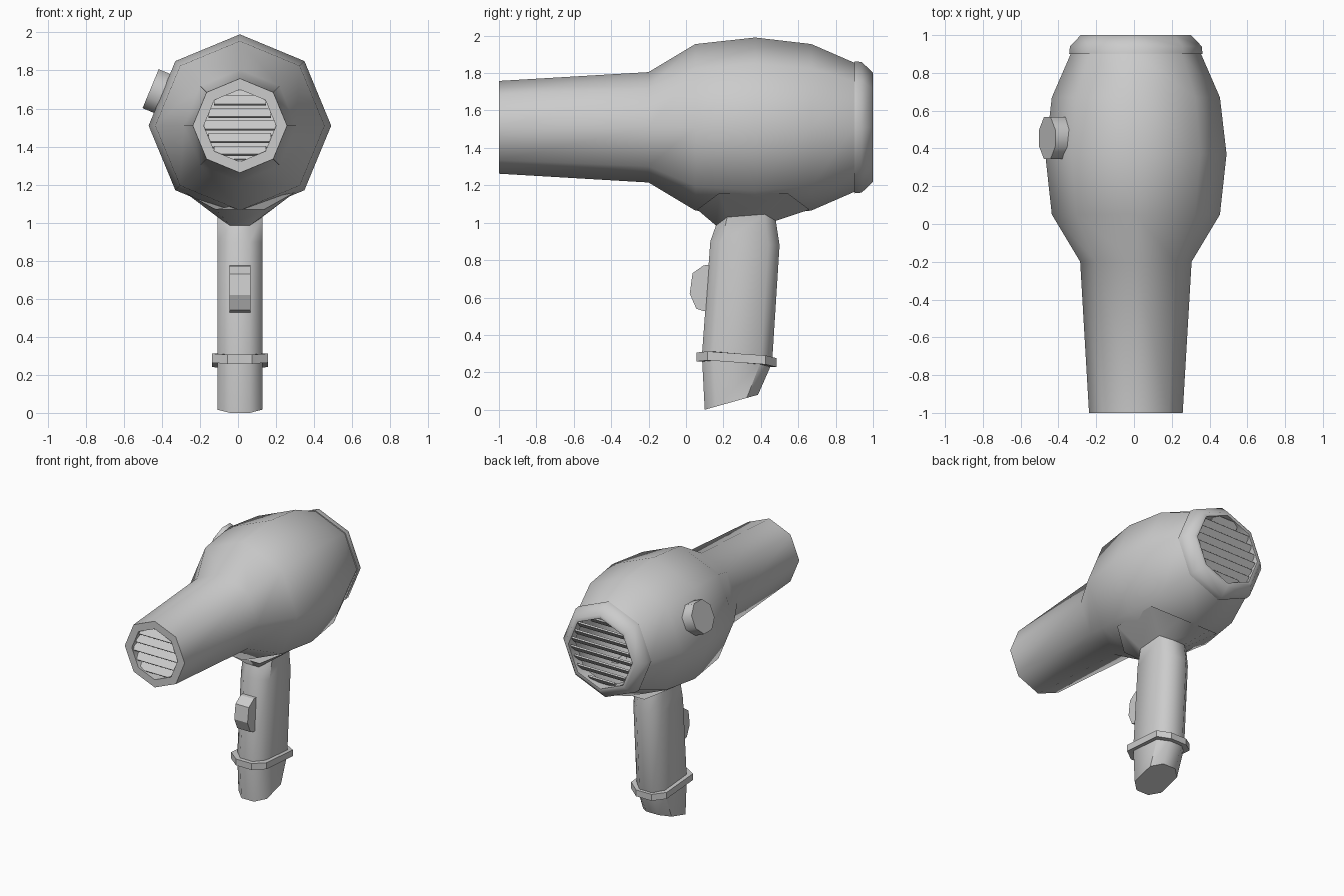
import bpy, bmesh, math
from mathutils import Vector, Matrix

if "Cube" in bpy.data.objects:
    bpy.data.objects.remove(bpy.data.objects["Cube"])

CX, CZ = 0.01, 1.51          # barrel axis


def finish(name, bm, angle=None):
    bmesh.ops.recalc_face_normals(bm, faces=bm.faces)
    me = bpy.data.meshes.new(name)
    bm.to_mesh(me)
    bm.free()
    ob = bpy.data.objects.new(name, me)
    bpy.context.collection.objects.link(ob)
    if angle:
        bpy.ops.object.select_all(action='DESELECT')
        ob.select_set(True)
        bpy.context.view_layer.objects.active = ob
        bpy.ops.object.shade_smooth_by_angle(angle=math.radians(angle))
    return ob


def loft(name, rings, angle=None, cap=True, closed=False):
    bm = bmesh.new()
    vs = [[bm.verts.new(p) for p in r] for r in rings]
    pairs = list(zip(vs, vs[1:])) + ([(vs[-1], vs[0])] if closed else [])
    for a, b in pairs:
        for i in range(len(a)):
            j = (i + 1) % len(a)
            bm.faces.new((a[i], a[j], b[j], b[i]))
    if cap:
        bm.faces.new(vs[0])
        bm.faces.new(vs[-1])
    return finish(name, bm, angle)


def octagon(y, r):
    return [(CX + r * math.cos(k * math.pi / 4), y, CZ + r * math.sin(k * math.pi / 4))
            for k in range(8)]


def grip_ring(yf, yb, zf, zb, w=0.118, c=0.06, rise=0.0):
    # chamfered rectangle whose height slopes from front to back
    half = [(0.44 * w, yf, 0), (w, yf + c, rise), (w, yb - c, rise), (0.44 * w, yb, 0)]
    pts = half + [(-x, y, r) for x, y, r in reversed(half)]
    return [(CX + x, y, zf + (zb - zf) * (y - yf) / (yb - yf) + r) for x, y, r in pts]


# barrel: open eight-sided shell with inward lips at both ends
loft("barrel", [octagon(y, r) for y, r in [
    (-0.9, 0.19), (-1, 0.19), (-1, 0.248), (-0.2, 0.295), (0.05, 0.445),
    (0.37, 0.48), (0.67, 0.445), (0.9, 0.345)]], 50, cap=False)

# rear collar
loft("rear_collar", [octagon(y, r) for y, r in [
    (0.9, 0.335), (0.9, 0.353), (0.94, 0.349), (1, 0.292), (1, 0.265), (0.92, 0.265)]],
    50, cap=False)


# louvred grilles
def grille(name, y, r, count, pitch, tilt):
    bm = bmesh.new()
    s = r * math.sqrt(0.5)
    for i in range(count):
        dz = (i - (count - 1) / 2) * pitch
        a = abs(dz)
        w = r - (r - s) * a / s if a < s else s * (r - a) / (r - s)
        m = (Matrix.Translation((CX, y, CZ + dz)) @ Matrix.Rotation(tilt, 4, 'X')
             @ Matrix.Diagonal((2 * w, 0.06, 0.012, 1)))
        bmesh.ops.create_cube(bm, size=1, matrix=m)
    finish(name, bm)


grille("front_grille", -0.965, 0.192, 5, 0.066, math.radians(48))
grille("rear_grille", 0.967, 0.265, 8, 0.063, math.radians(48))

# handle, flaring into the barrel
loft("handle", [
    grip_ring(0.10, 0.385, 0.0, 0.08),
    grip_ring(0.085, 0.46, 0.29, 0.25),
    grip_ring(0.13, 0.50, 0.90, 0.88),
    grip_ring(0.16, 0.48, 0.985, 1.01, rise=0.04),
    grip_ring(0.06, 0.66, 1.07, 1.07, w=0.29, c=0.12, rise=0.09)], 50)

# band around the handle
band = [(0.09, 0.455, 0.0, 0.115), (0.055, 0.485, 0.0, 0.147),
        (0.055, 0.485, 0.048, 0.147), (0.09, 0.455, 0.048, 0.115)]
loft("handle_band", [grip_ring(a, b, 0.258 + h, 0.228 + h, w, rise=0.01)
                     for a, b, h, w in band], 30, cap=False, closed=True)

# trigger switch
trigger = [(0.14, 0.775), (0.095, 0.772), (0.035, 0.73), (0.02, 0.62),
           (0.055, 0.54), (0.095, 0.527), (0.14, 0.527)]
loft("trigger", [[(CX + sx * 0.055, y, z) for y, z in trigger] for sx in (-1, 1)], 30)

# side knob, standing off the upper left facet
axis = Vector((-math.cos(math.pi / 8), 0, math.sin(math.pi / 8)))
up = Vector((axis.z, 0, -axis.x))
side = Vector((0, 1, 0))
knob = []
for d in (0.37, 0.508):
    c = Vector((CX, 0.455, CZ)) + axis * d
    knob.append([c + 0.12 * (math.cos(t) * up + math.sin(t) * side)
                 for t in [(k + 0.5) * math.pi / 4 for k in range(8)]])
loft("side_knob", knob, 50)
